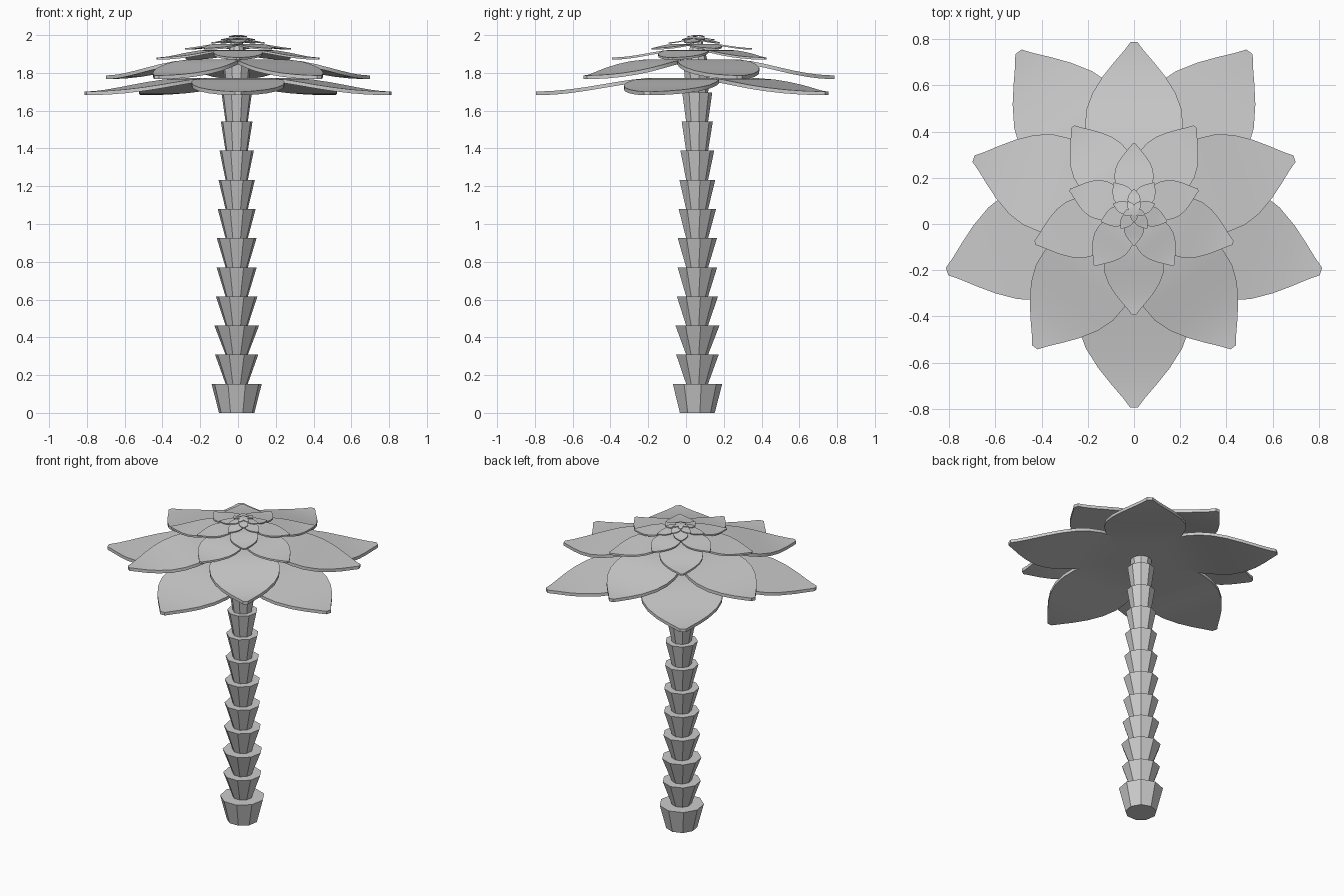
import bpy, bmesh, math

if "Cube" in bpy.data.objects:
    bpy.data.objects.remove(bpy.data.objects["Cube"])

CY = 0.057  # the plant axis sits slightly behind the origin


def add_object(name, bm, smooth=False):
    bmesh.ops.recalc_face_normals(bm, faces=bm.faces)
    mesh = bpy.data.meshes.new(name)
    bm.to_mesh(mesh)
    bm.free()
    ob = bpy.data.objects.new(name, mesh)
    bpy.context.collection.objects.link(ob)
    if smooth:
        bpy.ops.object.select_all(action='DESELECT')
        ob.select_set(True)
        bpy.context.view_layer.objects.active = ob
        bpy.ops.object.shade_smooth_by_angle(angle=math.radians(30))
    return ob


def trunk_segment(name, z0, z1, r0, r1, sides=9):
    bm = bmesh.new()
    bmesh.ops.create_cone(bm, cap_ends=True, segments=sides, radius1=r0,
                          radius2=r1, depth=z1 - z0)
    for v in bm.verts:
        v.co.z += (z0 + z1) / 2
        v.co.x -= 0.007
        v.co.y += CY
    add_object(name, bm)


# Half-width of a leaf along its length, as fractions of the length
PROFILE = [(0, .07), (.1, .13), (.2, .19), (.3, .24), (.4, .275), (.5, .29),
           (.6, .282), (.7, .245), (.8, .182), (.88, .118), (.95, .058), (1, .02)]


def leaf(name, length, angle, z_top, drop, thick):
    bm = bmesh.new()
    ca, sa = math.cos(angle), math.sin(angle)
    rows = []
    for t, w in PROFILE:
        s = min(max((t - .3) / .7, 0), 1)
        z = z_top - drop * math.sin(s * math.pi / 2) ** 1.5
        row = []
        for side, dz in ((-1, 0), (1, 0), (1, -thick), (-1, -thick)):
            a, p = t * length, side * w * length
            row.append(bm.verts.new((a * ca - p * sa, CY + a * sa + p * ca, z + dz)))
        rows.append(row)
    for r, q in zip(rows, rows[1:]):
        for i in range(4):
            j = (i + 1) % 4
            bm.faces.new((r[i], r[j], q[j], q[i]))
    bm.faces.new(rows[0])
    bm.faces.new(rows[-1])
    add_object(name, bm, smooth=True)


# Trunk: stacked flaring rings
step = 0.1542
tops = [.135, .116, .120, .112, .108, .107, .102, .098, .092, .085, .082, .075]
for i, r in enumerate(tops):
    trunk_segment(f"trunk_ring_{i + 1}", i * step, (i + 1) * step,
                  .095 if i == 0 else .060, r)
trunk_segment("trunk_tip", 12 * step, 1.97, .06, .03)

# Crown: whorls of five leaves, each turned half a step from the one below
whorls = [(.85, 1.772, .07, .02), (.73, 1.870, .083, .02),
          (.45, 1.922, .040, .012), (.292, 1.954, .022, .009),
          (.150, 1.976, .014, .006), (.095, 1.988, .009, .005),
          (.050, 2.000, .006, .004)]
for k, (length, z, drop, thick) in enumerate(whorls):
    start = -math.pi / 2 if k % 2 == 0 else math.pi / 2
    for n in range(5):
        leaf(f"leaf_{k + 1}_{n + 1}", length, start + n * math.tau / 5, z, drop, thick)
